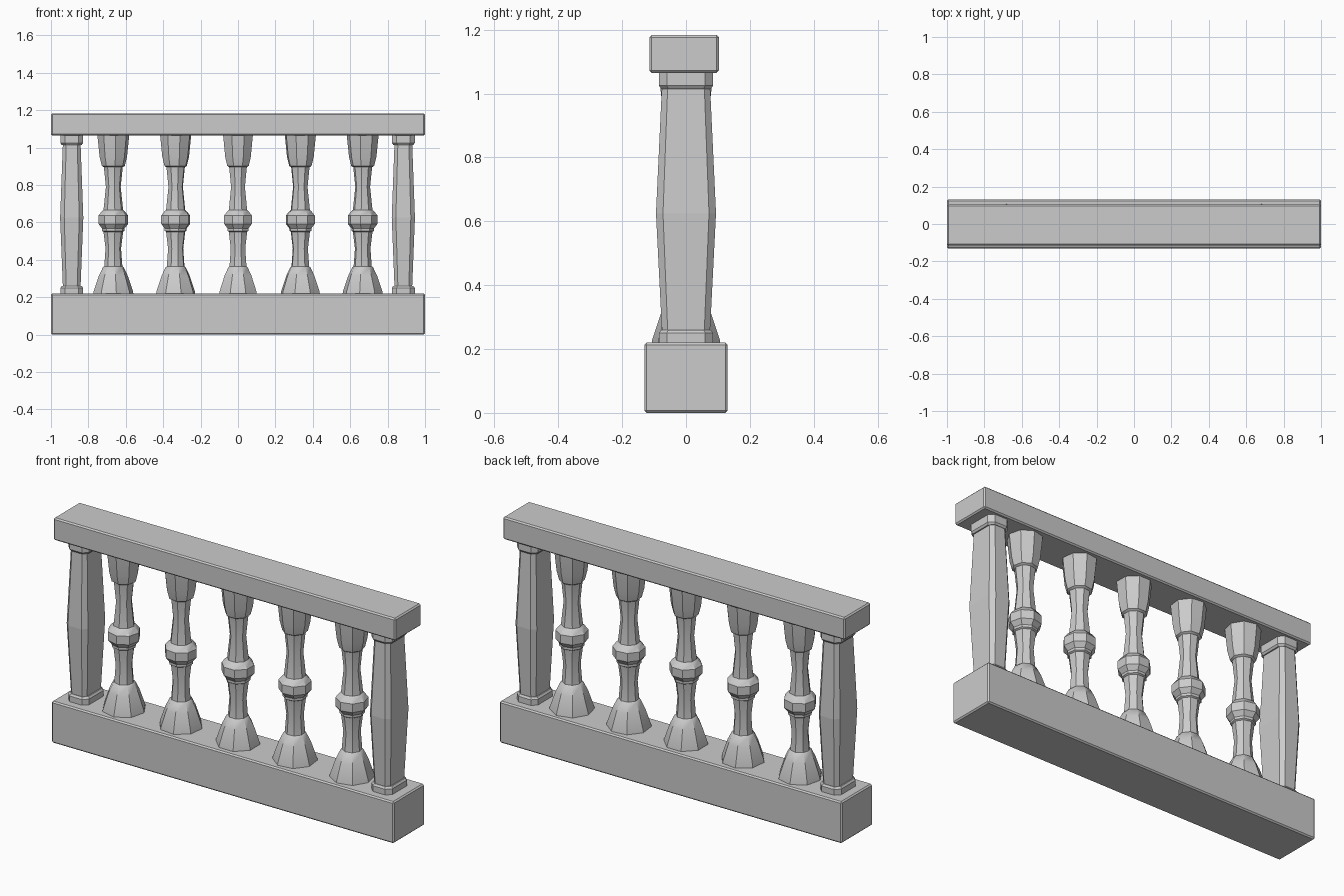
import bpy, math

if "Cube" in bpy.data.objects:
    bpy.data.objects.remove(bpy.data.objects["Cube"])


def make(name, verts, faces, angle):
    mesh = bpy.data.meshes.new(name)
    mesh.from_pydata(verts, [], faces)
    obj = bpy.data.objects.new(name, mesh)
    bpy.context.collection.objects.link(obj)
    bpy.ops.object.select_all(action='DESELECT')
    obj.select_set(True)
    bpy.context.view_layer.objects.active = obj
    if angle:
        bpy.ops.object.shade_smooth_by_angle(angle=math.radians(angle))
    return obj


def loft(name, rings, loc, angle=0):
    """Join equal-sized rings of points, bottom to top, and cap the ends."""
    n = len(rings[0])
    verts = [(x + loc[0], y + loc[1], z) for r in rings for x, y, z in r]
    faces = [(k * n + i, k * n + (i + 1) % n, (k + 1) * n + (i + 1) % n, (k + 1) * n + i)
             for k in range(len(rings) - 1) for i in range(n)]
    faces.append(tuple(reversed(range(n))))
    faces.append(tuple(range((len(rings) - 1) * n, len(rings) * n)))
    return make(name, verts, faces, angle)


def circle(r, z, turn, n=8):
    return [(r * math.cos(turn + 2 * math.pi * i / n),
             r * math.sin(turn + 2 * math.pi * i / n), z) for i in range(n)]


def chamfered(hx, hy, c, z):
    return [(hx, c - hy, z), (hx, hy - c, z), (hx - c, hy, z), (c - hx, hy, z),
            (-hx, hy - c, z), (-hx, c - hy, z), (c - hx, -hy, z), (hx - c, -hy, z)]


def beam(name, y0, y1, z0, z1):
    bpy.ops.mesh.primitive_cube_add(size=1, location=(0, (y0 + y1) / 2, (z0 + z1) / 2))
    obj = bpy.context.object
    obj.name = name
    obj.scale = (2, y1 - y0, z1 - z0)
    bpy.ops.object.transform_apply(location=False, rotation=False, scale=True)
    bev = obj.modifiers.new("edge", 'BEVEL')
    bev.width = 0.007
    bev.segments = 1


# plinth and handrail
beam("plinth", -0.13, 0.13, 0.0, 0.22)
beam("handrail", -0.115, 0.103, 1.065, 1.183)

# chamfered end posts with collars
for side, x in (("left", -0.889), ("right", 0.884)):
    loft(side + "_post",
         [chamfered(0.047, 0.075, 0.018, 0.25),
          chamfered(0.062, 0.094, 0.022, 0.625),
          chamfered(0.047, 0.075, 0.018, 1.03)], (x, 0))
    loft(side + "_post_foot",
         [chamfered(0.061, 0.085, 0.025, 0.21), chamfered(0.061, 0.085, 0.025, 0.25),
          chamfered(0.054, 0.078, 0.023, 0.26)], (x, 0))
    loft(side + "_post_cap",
         [chamfered(0.054, 0.078, 0.023, 1.015), chamfered(0.061, 0.085, 0.025, 1.025),
          chamfered(0.061, 0.085, 0.025, 1.075)], (x, 0))

# turned balusters: (radius, height)
PROFILE = [(0.109, 0.21), (0.107, 0.23), (0.078, 0.315), (0.056, 0.36), (0.049, 0.365),
           (0.042, 0.46), (0.053, 0.55), (0.061, 0.555), (0.061, 0.568), (0.080, 0.592),
           (0.080, 0.637), (0.061, 0.66), (0.053, 0.666), (0.040, 0.79), (0.051, 0.895),
           (0.062, 0.902), (0.074, 0.95), (0.087, 1.075)]
for i in range(5):
    turn = math.radians(22.5 + (i - 2) * 7)
    loft(f"baluster_{i + 1}", [circle(r, z, turn) for r, z in PROFILE],
         ((i - 2) / 3, 0), 30)
